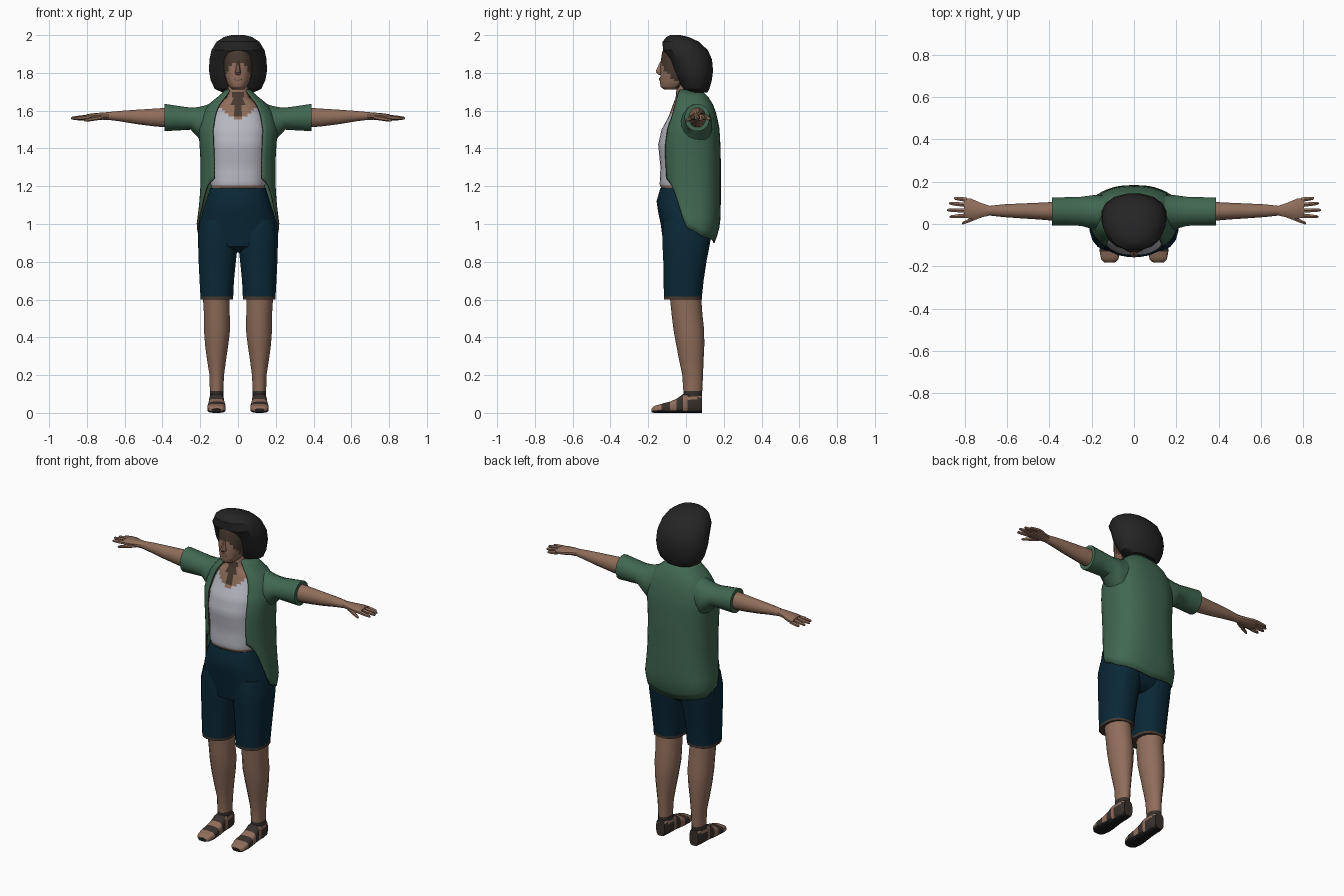
import bpy, bmesh, math


def material(name, r, g, b):
    m = bpy.data.materials.new(name)
    m.diffuse_color = (r, g, b, 1)
    return m


SKIN = material("skin", .28, .155, .105)
SHADE = material("dark_brown", .065, .042, .03)
HAIR = material("hair_black", .018, .018, .018)
GREEN = material("shirt_green", .052, .137, .082)
WHITE = material("tank_white", .47, .47, .53)
NAVY = material("shorts_navy", .003, .021, .038)
STRAP = material("sandal_brown", .04, .03, .025)
SOLE = material("sole_black", .012, .011, .011)


def spow(v, e):
    return math.copysign(abs(v) ** e, v)


def table(rows, x):
    """Linear lookup in rows sorted by their first value."""
    x = min(max(x, rows[0][0]), rows[-1][0])
    for p, q in zip(rows, rows[1:]):
        if x <= q[0]:
            t = (x - p[0]) / (q[0] - p[0])
            return [a + (b - a) * t for a, b in zip(p[1:], q[1:])]


def finish(name, bm, mats, rule=None, mirror=False, thick=0, angle=45):
    bmesh.ops.recalc_face_normals(bm, faces=bm.faces)
    if rule:
        for f in bm.faces:
            f.material_index = rule(f.calc_center_median())
    me = bpy.data.meshes.new(name)
    bm.to_mesh(me)
    bm.free()
    for m in mats:
        me.materials.append(m)
    ob = bpy.data.objects.new(name, me)
    bpy.context.collection.objects.link(ob)
    bpy.ops.object.select_all(action='DESELECT')
    ob.select_set(True)
    bpy.context.view_layer.objects.active = ob
    bpy.ops.object.shade_smooth_by_angle(angle=math.radians(angle))
    if mirror:
        ob.modifiers.new("mirror", 'MIRROR')
    if thick:
        s = ob.modifiers.new("cloth", 'SOLIDIFY')
        s.thickness, s.offset, s.material_offset_rim = thick, 0, 1
    return ob


def loft(name, axis, rings, mats, rule=None, n=16, e=1, sub=1, mirror=False, angle=45):
    """Skin rings given as (position, a_min, a_max, b_min, b_max) along an axis."""
    dense = []
    for p, q in zip(rings, rings[1:]):
        dense += [[a + (b - a) * i / sub for a, b in zip(p, q)] for i in range(sub)]
    dense.append(rings[-1])
    bm = bmesh.new()
    loops = []
    for p, a0, a1, b0, b1 in dense:
        loop = []
        for i in range(n):
            t = 2 * math.pi * (i + .5) / n
            a = (a0 + a1) / 2 + (a1 - a0) / 2 * spow(math.cos(t), e)
            b = (b0 + b1) / 2 + (b1 - b0) / 2 * spow(math.sin(t), e)
            loop.append(bm.verts.new({'x': (p, a, b), 'y': (a, p, b), 'z': (a, b, p)}[axis]))
        loops.append(loop)
    for l, m in zip(loops, loops[1:]):
        for i in range(n):
            j = (i + 1) % n
            bm.faces.new((l[i], l[j], m[j], m[i]))
    bm.faces.new(loops[0])
    bm.faces.new(loops[-1])
    return finish(name, bm, mats, rule, mirror, angle=angle)


def sym(rows):
    """Rings centred on x = 0 from (z, half_width, y_front, y_back)."""
    return [(z, -r, r, f, b) for z, r, f, b in rows]


# Torso, neck and tank top
def torso_rule(c):
    if c.y < 0 and abs(c.x) < .028 and 1.575 < c.z < 1.7:
        return 2
    neckline = 1.555 + 7 * c.x ** 2 if c.y < .02 else 1.6
    return 1 if 1.2 < c.z < neckline else 0


loft("torso", 'z', sym([
    (1.1, .13, -.11, .1), (1.18, .142, -.128, .11), (1.21, .145, -.14, .12),
    (1.3, .15, -.136, .13), (1.42, .155, -.148, .135), (1.5, .155, -.13, .135),
    (1.57, .14, -.092, .125), (1.63, .11, -.07, .1), (1.67, .06, -.055, .07),
    (1.78, .05, -.045, .055)]), [SKIN, WHITE, SHADE], torso_rule, n=32, e=.8, sub=4)

# Open shirt: half shell from the front edge round to the back seam
SHIRT = [(.88, .2, -.1, .14), (.95, .21, -.105, .165), (1.0, .215, -.11, .177),
         (1.1, .202, -.115, .18), (1.2, .195, -.12, .18), (1.35, .195, -.13, .18),
         (1.42, .2, -.13, .178), (1.5, .205, -.118, .174), (1.58, .185, -.088, .158),
         (1.63, .155, -.072, .14), (1.67, .105, -.058, .115), (1.71, .06, -.04, .075)]
HEM = [(35, 1.24), (50, 1.21), (63, 1.14), (72, 1.05), (82, .98), (110, .935), (180, .9)]
bm = bmesh.new()
cols = []
for i in range(19):
    deg = 35 + 145 * i / 18
    t, hem = math.radians(deg), table(HEM, deg)[0]
    col = []
    for k in range(21):
        z = hem + (1.71 - hem) * k / 20
        r, f, b = table(SHIRT, z)
        x = 0 if i == 18 else r * spow(math.sin(t), .8)
        col.append(bm.verts.new((x, (f + b) / 2 - (b - f) / 2 * spow(math.cos(t), .8), z)))
    cols.append(col)
for c, d in zip(cols, cols[1:]):
    for k in range(20):
        bm.faces.new((c[k], d[k], d[k + 1], c[k + 1]))
finish("open_shirt", bm, [GREEN, SHADE], mirror=True, thick=.008)

loft("sleeve", 'x', [
    (.1, -.02, .13, 1.45, 1.655), (.18, -.03, .14, 1.42, 1.628), (.215, -.02, .135, 1.46, 1.62),
    (.25, -.01, .13, 1.498, 1.617), (.32, -.008, .128, 1.494, 1.627),
    (.388, -.008, .127, 1.49, 1.637)], [GREEN], mirror=True)

# Arms, hands and fingers
loft("arm", 'x', [
    (.36, .012, .107, 1.508, 1.618), (.45, .02, .102, 1.516, 1.612), (.54, .026, .098, 1.528, 1.606),
    (.62, .032, .094, 1.542, 1.6), (.69, .04, .086, 1.551, 1.593)], [SKIN], n=12, mirror=True)
loft("palm", 'x', [
    (.68, .04, .086, 1.551, 1.593), (.72, .03, .1, 1.552, 1.59), (.77, .022, .122, 1.548, 1.586),
    (.805, .028, .126, 1.55, 1.58)], [SKIN], n=10, mirror=True)
for name, x0, x1, y0, y1, z0, z1 in [
        ("little_finger", .79, .852, .115, .122, 1.563, 1.554),
        ("ring_finger", .79, .875, .09, .098, 1.566, 1.558),
        ("middle_finger", .79, .885, .064, .066, 1.567, 1.56),
        ("index_finger", .79, .872, .04, .034, 1.565, 1.558),
        ("thumb", .72, .815, .042, .002, 1.565, 1.548)]:
    rings = []
    for t, r in ((0, .012), (.6, .0105), (.92, .008), (1, .003)):
        y, z = y0 + (y1 - y0) * t, z0 + (z1 - z0) * t
        rings.append((x0 + (x1 - x0) * t, y - r, y + r, z - r, z + r))
    loft(name, 'x', rings, [SKIN], n=6, mirror=True)

# Shorts with a dark turned hem
loft("shorts_hips", 'z', sym([
    (.85, .15, -.06, .07), (.88, .195, -.115, .11), (.94, .207, -.127, .135), (1.0, .208, -.135, .15),
    (1.06, .19, -.148, .145), (1.12, .17, -.157, .13), (1.19, .148, -.137, .115)]),
    [NAVY], n=24, e=.85)
loft("shorts_leg", 'z', [
    (.6, .025, .2, -.118, .085), (.615, .024, .2, -.119, .086), (.7, .02, .205, -.12, .095),
    (.8, .01, .21, -.122, .11), (.86, .003, .212, -.125, .122), (.95, .002, .213, -.128, .138),
    (1.02, .01, .2, -.12, .14)], [NAVY, SHADE], lambda c: int(c.z < .612), e=.85, mirror=True)

# Lower legs
loft("shin", 'z', [
    (.03, .08, .148, -.01, .08), (.085, .077, .15, -.014, .086), (.115, .077, .15, -.014, .086),
    (.2, .073, .152, -.02, .09), (.28, .062, .165, -.036, .093), (.36, .05, .176, -.052, .097),
    (.44, .04, .182, -.066, .096), (.52, .042, .182, -.076, .087), (.62, .045, .188, -.086, .08)],
    [SKIN, STRAP], lambda c: int(.085 < c.z < .115), n=14, mirror=True)


# Feet in sandals
def foot_rule(c):
    if c.z < .014:
        return 2
    if (c.y > .015 and c.z < .075) or c.z > .088:
        return 1
    return 1 if -.13 < c.y < -.085 or -.05 < c.y < -.015 else 0


loft("sandal_foot", 'y', [
    (-.182, .09, .14, .003, .024), (-.168, .074, .156, 0, .037), (-.13, .065, .163, 0, .048),
    (-.085, .066, .161, 0, .06), (-.05, .07, .157, 0, .075), (-.015, .073, .154, 0, .1),
    (.05, .074, .152, 0, .108), (.086, .084, .142, 0, .095)],
    [SKIN, STRAP, SOLE], foot_rule, n=20, e=.6, sub=3, mirror=True)


# Head: light face oval inside a dark hairline
def face_rule(c):
    return 0 if c.y < -.05 and (c.x / .064) ** 2 + ((c.z - 1.765) / .09) ** 2 < 1 else 1


loft("head", 'z', sym([
    (1.712, .03, -.115, -.03), (1.725, .045, -.134, 0), (1.745, .057, -.138, .03),
    (1.78, .07, -.137, .05), (1.82, .077, -.136, .06), (1.87, .079, -.133, .06),
    (1.91, .076, -.127, .05), (1.945, .06, -.11, .03)]),
    [SKIN, SHADE], face_rule, n=24, e=.9, sub=3)
loft("nose", 'z', sym([
    (1.79, .012, -.148, -.11), (1.803, .018, -.161, -.11), (1.815, .014, -.16, -.11),
    (1.86, .007, -.137, -.11)]), [SKIN], n=8)
loft("lips", 'z', sym([
    (1.755, .012, -.138, -.11), (1.765, .023, -.143, -.11), (1.775, .014, -.141, -.11)]),
    [SKIN], n=10)

# Bobbed hair
loft("hair", 'z', sym([
    (1.697, .085, .02, .115), (1.715, .125, -.02, .125), (1.76, .147, -.045, .138),
    (1.81, .156, -.07, .145), (1.87, .154, -.092, .14), (1.92, .143, -.125, .118),
    (1.965, .115, -.125, .07), (1.99, .075, -.105, .015), (2.0, .035, -.085, -.03)]),
    [HAIR], n=16, e=.9, angle=30)
